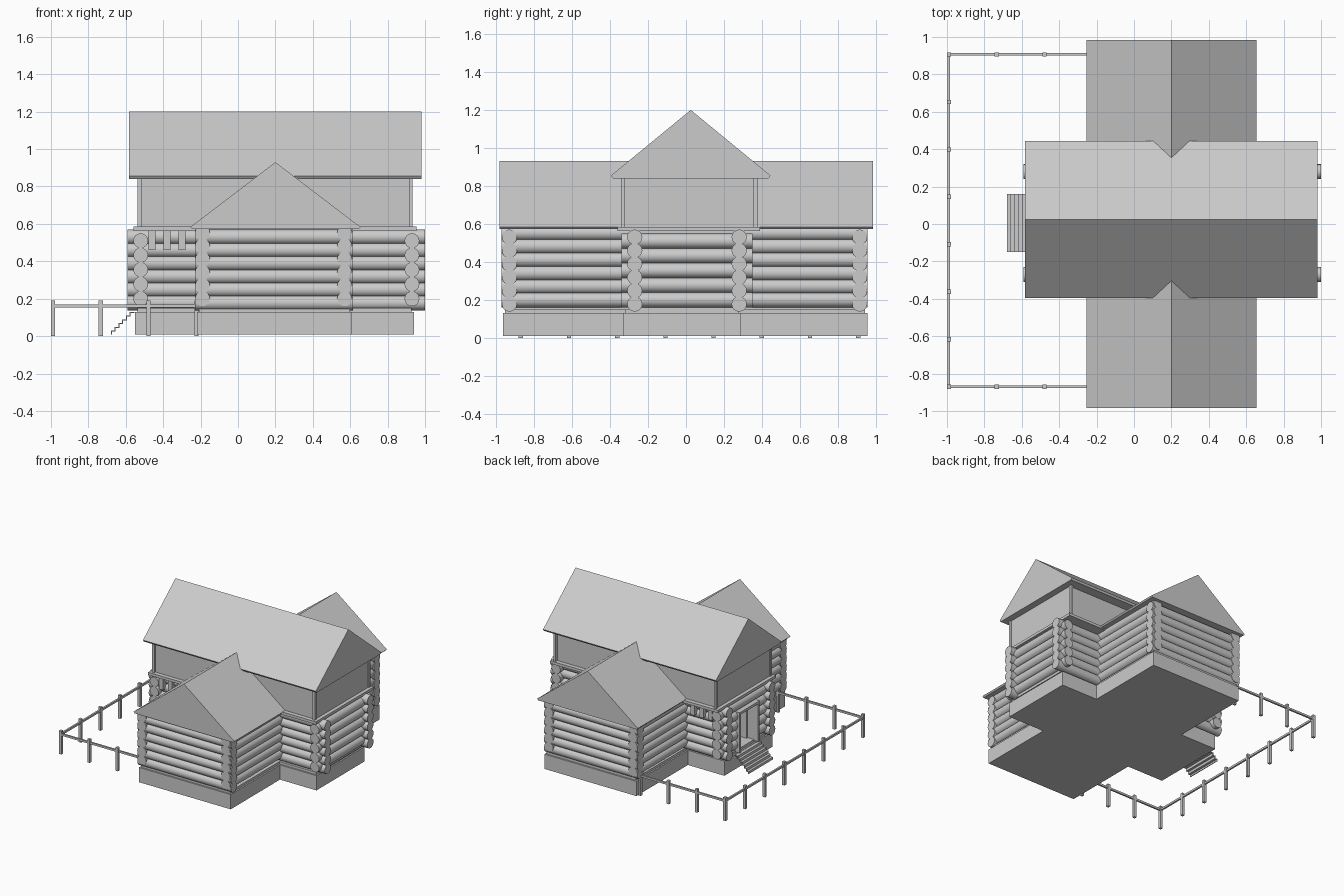
import bpy, bmesh, math
from mathutils import Matrix, Vector

if "Cube" in bpy.data.objects:
    bpy.data.objects.remove(bpy.data.objects["Cube"])

GREY = (0.6, 0.6, 0.6, 1)
mat = bpy.data.materials.new("plain_grey")
mat.use_nodes = True
mat.diffuse_color = GREY
mat.node_tree.nodes["Principled BSDF"].inputs["Base Color"].default_value = GREY


def finish(name, bm, smooth=False):
    mesh = bpy.data.meshes.new(name)
    bmesh.ops.recalc_face_normals(bm, faces=bm.faces)
    bm.to_mesh(mesh)
    bm.free()
    mesh.materials.append(mat)
    ob = bpy.data.objects.new(name, mesh)
    bpy.context.collection.objects.link(ob)
    if smooth:
        bpy.ops.object.select_all(action='DESELECT')
        ob.select_set(True)
        bpy.context.view_layer.objects.active = ob
        bpy.ops.object.shade_smooth_by_angle(angle=math.radians(40))
    return ob


def box(bm, x, y, z):
    """Box from three (low, high) ranges."""
    size = [r[1] - r[0] for r in (x, y, z)]
    mid = Vector([(r[0] + r[1]) / 2 for r in (x, y, z)])
    bmesh.ops.create_cube(bm, size=1, matrix=Matrix.Translation(mid) @ Matrix.Diagonal((*size, 1)))


def boxes(name, ranges):
    bm = bmesh.new()
    for r in ranges:
        box(bm, *r)
    return finish(name, bm)


def log(bm, axis, span, side, z, radius=0.04):
    """Round log along x or y."""
    mid = (span[0] + span[1]) / 2
    if axis == 'X':
        place = Matrix.Translation((mid, side, z)) @ Matrix.Rotation(math.pi / 2, 4, 'Y')
    else:
        place = Matrix.Translation((side, mid, z)) @ Matrix.Rotation(math.pi / 2, 4, 'X')
    bmesh.ops.create_cone(bm, cap_ends=True, segments=16, radius1=radius, radius2=radius,
                          depth=span[1] - span[0], matrix=place)


def prism(name, profile, axis, span):
    """Extrude a roof cross-section along x or y."""
    bm = bmesh.new()
    ends = []
    for s in span:
        ends.append([bm.verts.new((s, u, z) if axis == 'X' else (u, s, z)) for u, z in profile])
    n = len(profile)
    for ring in ends:
        bm.faces.new(ring)
    for i in range(n):
        j = (i + 1) % n
        bm.faces.new((ends[0][i], ends[0][j], ends[1][j], ends[1][i]))
    return finish(name, bm)


# Foundation and sills in a cross-shaped plan
HALL_X, HALL_Y = (-0.55, 0.94), (-0.33, 0.29)
WING_X, WING_Y = (-0.22, 0.61), (-0.965, 0.955)


def inset(r, d):
    return (r[0] + d, r[1] - d)


def cross_plan(bm, d, z):
    """Union of the two arms, built without hidden overlap."""
    hx, hy, wx, wy = (inset(r, d) for r in (HALL_X, HALL_Y, WING_X, WING_Y))
    pts = [(wx[0], wy[0]), (wx[1], wy[0]), (wx[1], hy[0]), (hx[1], hy[0]),
           (hx[1], hy[1]), (wx[1], hy[1]), (wx[1], wy[1]), (wx[0], wy[1]),
           (wx[0], hy[1]), (hx[0], hy[1]), (hx[0], hy[0]), (wx[0], hy[0])]
    base = bm.faces.new([bm.verts.new((x, y, z[0])) for x, y in pts])
    new = bmesh.ops.extrude_face_region(bm, geom=[base], use_keep_orig=True)["geom"]
    bmesh.ops.translate(bm, vec=(0, 0, z[1] - z[0]),
                        verts=[v for v in new if isinstance(v, bmesh.types.BMVert)])


for name, d, z in (("foundation", 0, (0.01, 0.13)), ("sill", 0.012, (0.13, 0.15))):
    bm = bmesh.new()
    cross_plan(bm, d, z)
    finish(name, bm)

# Log walls, with a doorway in the hall's -x end
PITCH = 0.0705
DOOR_Y, DOOR_TOP = (-0.13, 0.13), 0.47
hall = bmesh.new()
for i in range(6):
    for y in (-0.27, 0.28):
        log(hall, 'X', (-0.59, 1.0), y, 0.178 + PITCH * i)
for i in range(5):
    z = 0.2 + 0.0775 * i
    log(hall, 'Y', (-0.34, 0.35), 0.93, z)
    if z > DOOR_TOP:
        log(hall, 'Y', (-0.34, 0.35), -0.52, z)
    else:
        log(hall, 'Y', (-0.34, DOOR_Y[0]), -0.52, z)
        log(hall, 'Y', (DOOR_Y[1], 0.35), -0.52, z)
finish("hall_logs", hall, True)

wing = bmesh.new()
for i in range(6):
    for y in (-0.93, 0.915):
        log(wing, 'X', (-0.23, 0.615), y, 0.178 + PITCH * i)
    for x in (-0.19, 0.57):
        log(wing, 'Y', (-0.972, 0.957), x, 0.2 + PITCH * i)
finish("wing_logs", wing, True)

# Wall cores behind the logs
CORE_Z = (0.14, 0.575)
boxes("wall_core", [
    ((-0.36, 0.935), (-0.27, 0.28), CORE_Z),
    ((-0.19, 0.57), (-0.93, 0.915), CORE_Z),
    ((-0.525, -0.36), (-0.27, DOOR_Y[0]), CORE_Z),
    ((-0.525, -0.36), (DOOR_Y[1], 0.28), CORE_Z),
    ((-0.525, -0.36), DOOR_Y, (DOOR_TOP, 0.575))])

# Door frame and half-open door
boxes("door_frame", [
    ((-0.575, -0.48), (DOOR_Y[0], DOOR_Y[0] + 0.02), (0.14, DOOR_TOP)),
    ((-0.575, -0.48), (DOOR_Y[1] - 0.02, DOOR_Y[1]), (0.14, DOOR_TOP)),
    ((-0.575, -0.48), DOOR_Y, (DOOR_TOP - 0.02, DOOR_TOP))])
boxes("door", [((-0.48, -0.37), (-0.11, -0.095), (0.15, DOOR_TOP - 0.02))])

# Open zigzag steps up to the door
STEP = 0.02
steps = []
for i in range(6):
    x, z = -0.68 + STEP * i, 0.01 + STEP * i
    steps.append(((x, x + STEP + 0.006), (-0.15, 0.16), (z + STEP - 0.006, z + STEP)))
    steps.append(((x, x + 0.006), (-0.15, 0.16), (z, z + STEP)))
boxes("entrance_steps", steps)

# Short hanging brackets on both sides of the entrance end
boxes("eave_brackets", [((x - 0.018, x + 0.018), y, (0.46, 0.565))
                        for x in (-0.46, -0.38, -0.30)
                        for y in ((-0.335, -0.26), (0.27, 0.345))])

# Upper storey on its floor slab, with corner posts
boxes("upper_floor", [((-0.56, 0.955), (-0.36, 0.39), (0.563, 0.585))])
boxes("upper_walls", [((-0.53, 0.925), (-0.325, 0.355), (0.58, 0.85))])
boxes("corner_posts", [(x, y, (0.58, 0.85))
                       for x in ((-0.537, -0.517), (0.913, 0.933))
                       for y in ((-0.342, -0.322), (0.355, 0.378))])

# Roofs
prism("hall_roof", [(-0.385, 0.84), (0.435, 0.84), (0.445, 0.855), (0.025, 1.2), (-0.395, 0.855)],
      'X', (-0.582, 0.98))
prism("wing_roof", [(-0.245, 0.572), (0.645, 0.572), (0.655, 0.583), (0.2, 0.93), (-0.255, 0.583)],
      'Y', (-0.983, 0.985))

# Fence around three sides of the yard
FX, FY = -0.99, (-0.87, 0.907)
fence = []
for i in range(8):
    y = FY[0] + (FY[1] - FY[0]) * i / 7
    fence.append((FX, y))
for y in FY:
    fence += [(FX + 0.256 * i, y) for i in (1, 2, 3)]
boxes("fence_posts", [((x - 0.011, x + 0.011), (y - 0.011, y + 0.011), (0, 0.19)) for x, y in fence])
boxes("fence_rails", [((FX - 0.007, FX + 0.007), FY, (0.152, 0.168))] +
      [((FX, -0.2), (y - 0.007, y + 0.007), (0.152, 0.168)) for y in FY])
